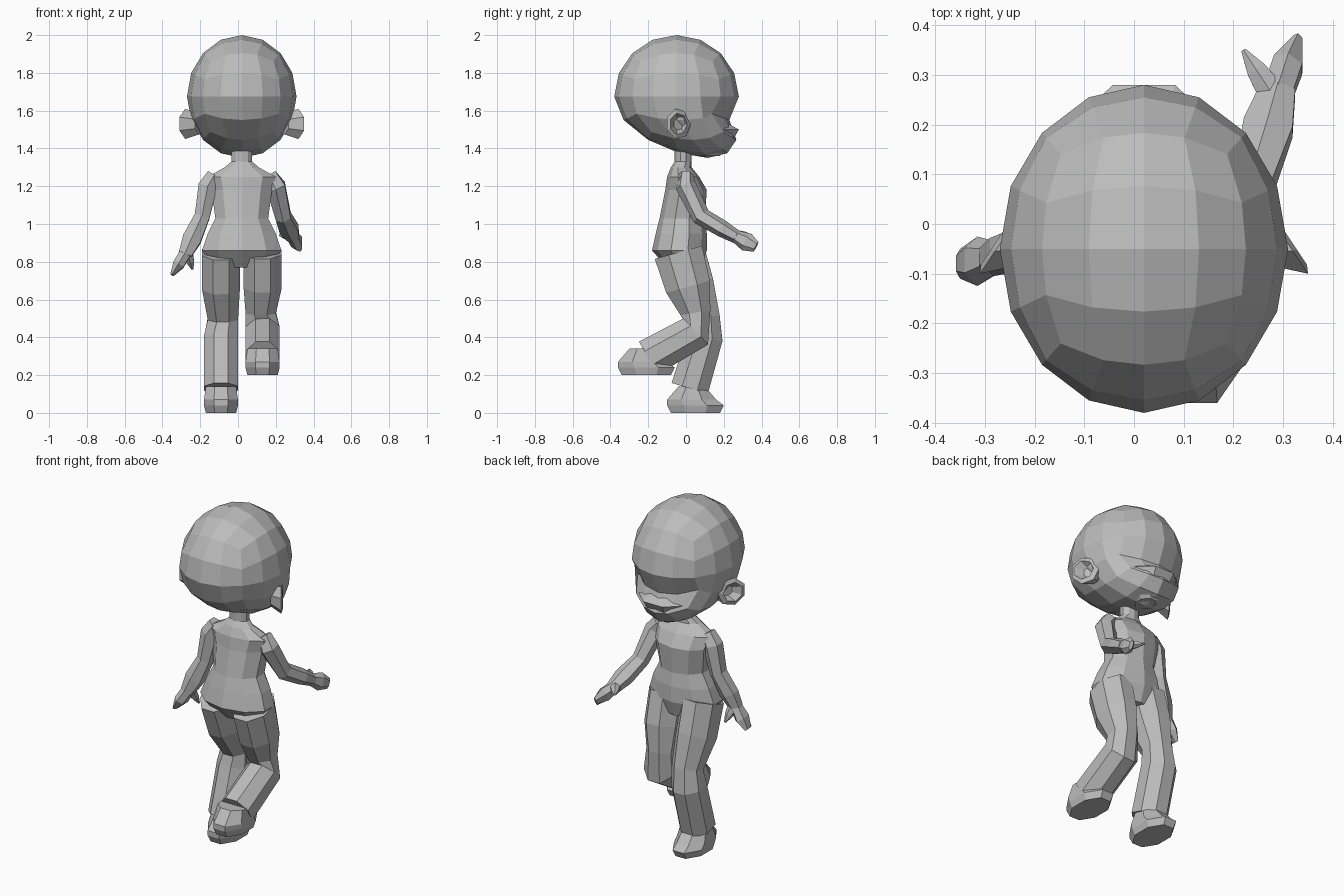
import bpy
import bmesh
from math import sin, cos, pi, tan
from mathutils import Vector

default_cube = bpy.data.objects.get("Cube")
if default_cube:
    bpy.data.objects.remove(default_cube, do_unlink=True)

# One plain colour for the whole figure
tone = 0.5
grey = bpy.data.materials.new("plain_grey")
grey.use_nodes = True
grey.diffuse_color = (tone, tone, tone, 1)
principled = grey.node_tree.nodes["Principled BSDF"]
principled.inputs["Base Color"].default_value = grey.diffuse_color

middle = 0.02  # the figure's centre line


def finish(name, bm):
    """Turn a bmesh into a flat shaded object."""
    bmesh.ops.recalc_face_normals(bm, faces=bm.faces)
    mesh = bpy.data.meshes.new(name)
    bm.to_mesh(mesh)
    bm.free()
    mesh.materials.append(grey)
    part = bpy.data.objects.new(name, mesh)
    bpy.context.collection.objects.link(part)


def ring(centre, across, along, sides):
    """Closed section whose extents reach the two given vectors."""
    angles = [2 * pi * (i + 0.5) / sides for i in range(sides)]
    widest = max(cos(angle) for angle in angles)
    tallest = max(sin(angle) for angle in angles)
    return [centre + across * cos(angle) / widest + along * sin(angle) / tallest
            for angle in angles]


def loft(name, rings):
    """Skin a row of sections and close both ends."""
    bm = bmesh.new()
    loops = [[bm.verts.new(point) for point in section] for section in rings]
    for lower, upper in zip(loops, loops[1:]):
        for i in range(len(lower)):
            bm.faces.new((lower[i - 1], lower[i], upper[i], upper[i - 1]))
    bm.faces.new(loops[0])
    bm.faces.new(loops[-1])
    finish(name, bm)


def stack(name, origin, rows, sides=8):
    """Level sections, each given by height, half width, back and front."""
    rings = []
    for height, half, back, front in rows:
        centre = Vector(origin) + Vector((0, (back + front) / 2, height))
        depth = Vector((0, (front - back) / 2, 0))
        rings.append(ring(centre, Vector((half, 0, 0)), depth, sides))
    loft(name, rings)


def limb(name, joints, widths, depths, sides=6):
    """Tube through the joints, its sections square to the path."""
    rings = []
    last = len(joints) - 1
    for i, (joint, width, depth) in enumerate(zip(joints, widths, depths)):
        heading = (joints[min(i + 1, last)] - joints[max(i - 1, 0)]).normalized()
        across = (Vector((1, 0, 0)) - heading * heading.x).normalized()
        along = heading.cross(across)
        rings.append(ring(joint, across * width, along * depth, sides))
    loft(name, rings)


def arm(side, shoulder, elbow, wrist, fingertip, thumb_tip):
    """Arm with a flat mitten hand and a separate thumb."""
    shoulder, elbow, wrist = Vector(shoulder), Vector(elbow), Vector(wrist)
    fingertip, thumb_tip = Vector(fingertip), Vector(thumb_tip)
    centre = Vector((middle, shoulder.y, shoulder.z))
    collar = shoulder.lerp(centre, 0.2) + Vector((0, 0, 0.06))
    forearm = elbow.lerp(wrist, 0.6)
    limb(side + "_arm", [collar, shoulder, elbow, forearm, wrist],
         (.04, .05, .04, .05, .035), (.04, .055, .05, .045, .035))
    palm = wrist.lerp(elbow, 0.1)
    knuckles = wrist.lerp(fingertip, 0.5)
    limb(side + "_hand", [palm, knuckles, fingertip], (.03, .03, .01), (.03, .05, .03))
    limb(side + "_thumb", [palm, palm.lerp(thumb_tip, 0.6), thumb_tip],
         (.03, .02, .005), (.03, .02, .005))


def leg(side, foot, *joints):
    """Trouser leg with the same shoe set down at the foot position."""
    limb(side + "_leg", [Vector(joint) for joint in joints],
         (.1, .1, .08, .09, .09), (.13, .12, .08, .095, .1), 8)
    stack(side + "_shoe", foot, [
        (.14, .08, -.04, .1),
        (.07, .09, -.1, .16),
        (.04, .09, -.1, .2),
        (0, .08, -.08, .18)])


def ear(side, sign):
    """Cupped ear: root, rim, inner rim and hollow."""
    rings = []
    for out, scale in ((0, .7), (.07, 1), (.08, .7), (.04, .4)):
        centre = Vector((middle + sign * (.22 + out), -.04, 1.53))
        lean = Vector((sign * .04, -.06, 0)) * scale
        upright = Vector((0, 0, .08)) * scale
        rings.append(ring(centre, lean, upright, 7))
    loft(side + "_ear", rings)


# Head: rounded cube, lower half swept forward, hollow below the brow
bm = bmesh.new()
bmesh.ops.create_cube(bm, size=2)
bmesh.ops.subdivide_edges(bm, edges=bm.edges[:], cuts=3, use_grid_fill=True)
head_radius = Vector((.29, .33, .325))
head_centre = Vector((middle, -.05, 2 - head_radius.z))
for vert in bm.verts:
    unit = Vector([tan(k * pi / 4) for k in vert.co]).normalized()
    vert.co = head_centre + unit * head_radius
    vert.co.y += min(unit.z, 0) ** 2 / 6
    if unit.y > 0.6 and -0.5 < unit.z < -0.2:
        vert.co.y -= .05
finish("head", bm)

# Muzzle with a flat ledge on top
stack("muzzle", (middle, 0, 0), [
    (1.54, .12, 0, .21),
    (1.5, .15, 0, .28),
    (1.43, .12, 0, .24),
    (1.36, .05, .06, .18)])

# Torso from crotch to neck
stack("torso", (middle, 0, 0), [
    (.77, .15, -.1, .08),
    (.86, .21, -.18, .11),
    (.95, .18, -.16, .11),
    (1.03, .14, -.14, .1),
    (1.18, .16, -.11, .11),
    (1.25, .18, -.1, .07),
    (1.3, .09, -.08, .03),
    (1.33, .055, -.06, .03),
    (1.4, .055, -.06, .03)], 10)

# Ears
ear("left", 1)
ear("right", -1)

# Left arm reaches out, right arm hangs
arm("left", shoulder=(.2, 0, 1.2), elbow=(.24, .08, 1.04), wrist=(.29, .27, .93),
    fingertip=(.33, .37, .88), thumb_tip=(.22, .35, .94))
arm("right", shoulder=(-.16, -.02, 1.2), elbow=(-.19, -.03, 1.04), wrist=(-.28, -.07, .84),
    fingertip=(-.35, -.08, .73), thumb_tip=(-.24, -.02, .76))

# Right leg stands, left leg is bent with the shin swept behind
leg("right", (-.09, 0, 0), (-.09, -.03, .85), (-.09, .03, .67),
    (-.08, .1, .5), (-.09, .1, .4), (-.09, .02, .13))
leg("left", (.13, -.26, .2), (.13, -.04, .85), (.13, .01, .67),
    (.12, .05, .53), (.13, .05, .43), (.13, -.2, .29))
